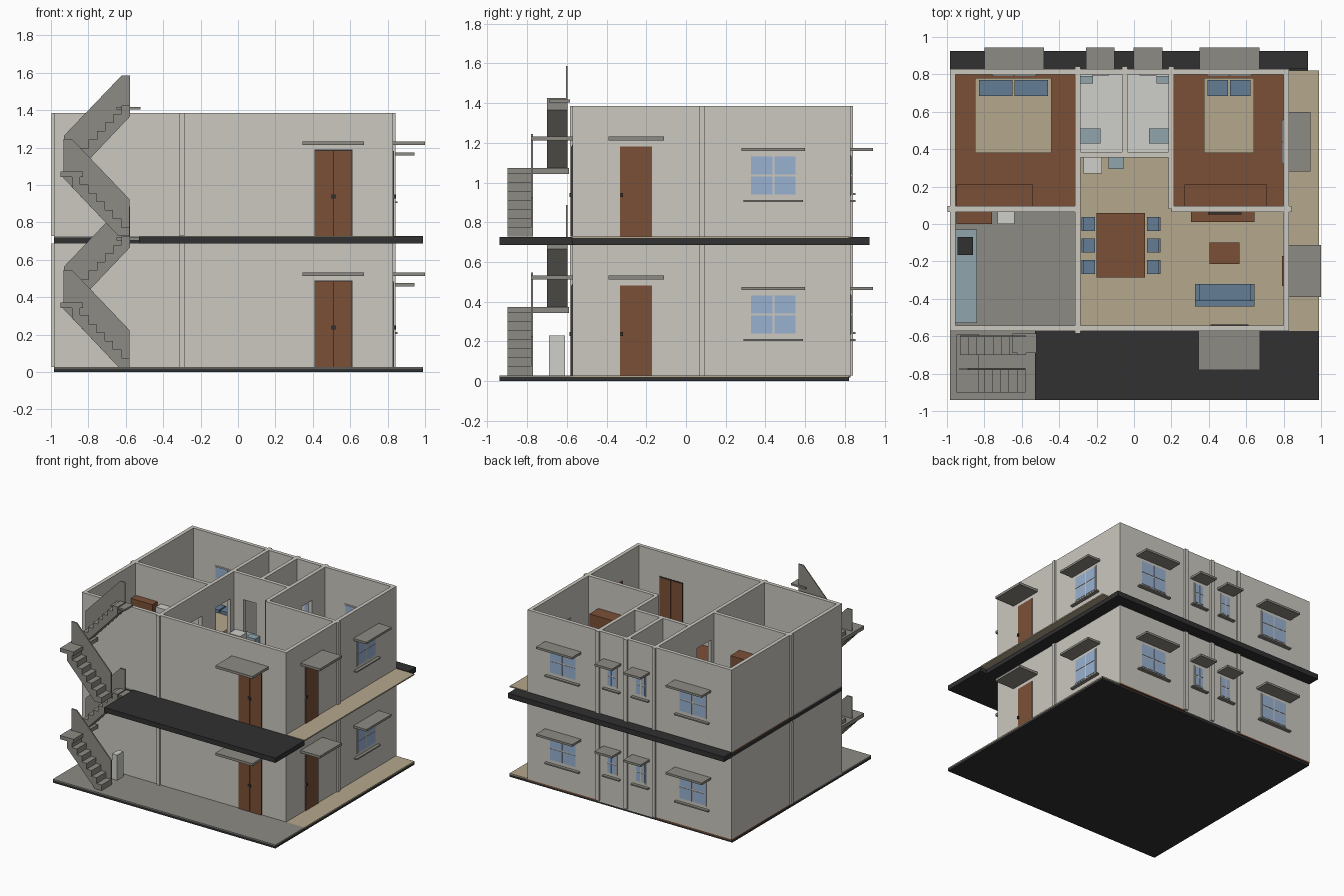
import bpy, bmesh
from mathutils import Matrix, Vector

if "Cube" in bpy.data.objects:
    bpy.data.objects.remove(bpy.data.objects["Cube"])


def material(name, *rgb):
    m = bpy.data.materials.new(name)
    m.use_nodes = True
    colour = [(c / 255) ** 2.2 for c in rgb] + [1]
    m.diffuse_color = colour
    m.node_tree.nodes["Principled BSDF"].inputs["Base Color"].default_value = colour
    return m


plaster = material("plaster", 202, 199, 191)
concrete = material("concrete", 140, 138, 130)
dark = material("dark slab", 52, 52, 53)
wood = material("brown wood", 122, 81, 58)
beige = material("beige tile", 179, 166, 139)
slate = material("slate blue fabric", 101, 124, 148)
pale = material("pale blue ceramic", 143, 163, 172)
glass = material("window glass", 152, 176, 208)
white = material("white tile", 205, 205, 200)

floor_z = 0  # floor height of the storey being built


def finish(name, bm, mat):
    bmesh.ops.recalc_face_normals(bm, faces=bm.faces[:])
    mesh = bpy.data.meshes.new(name)
    bm.to_mesh(mesh)
    bm.free()
    mesh.materials.append(mat)
    bpy.context.collection.objects.link(bpy.data.objects.new(name, mesh))


def box(name, mat, x, y, z):
    """Box from three (low, high) ranges; z is above the current floor."""
    bm = bmesh.new()
    size = [b - a for a, b in (x, y, z)]
    mid = Vector([(a + b) / 2 for a, b in (x, y, z)]) + Vector((0, 0, floor_z))
    bmesh.ops.create_cube(bm, size=1, matrix=Matrix.Translation(mid) @ Matrix.Diagonal((*size, 1)))
    finish(name, bm, mat)


west, east, south, north = -0.985, 0.828, -0.572, 0.828
wall_top, door_top, thick = 0.658, 0.455, 0.03


def on_wall(name, mat, side, along, out, z):
    """Box placed relative to the outer face of one outside wall."""
    if side == "front":
        box(name, mat, along, (south - out[1], south - out[0]), z)
    elif side == "back":
        box(name, mat, along, (north + out[0], north + out[1]), z)
    elif side == "left":
        box(name, mat, (east + out[0], east + out[1]), along, z)
    else:
        box(name, mat, (west - out[1], west - out[0]), along, z)


def wall(name, axis, at, start, end, doors=()):
    """Straight wall with door openings and lintels above them."""
    def part(a, b, z):
        across = (at - thick / 2, at + thick / 2)
        box(name, plaster, *(((a, b), across) if axis == "x" else (across, (a, b))), z)
    for a, b in doors:
        part(start, a, (0, wall_top))
        part(a, b, (door_top, wall_top))
        start = b
    part(start, end, (0, wall_top))


def window(side, mid, half, low, high, spread):
    on_wall("window_frame", plaster, side, (mid - half, mid + half), (-0.034, 0.004), (low, high))
    rim, bar, centre = 0.008, 0.005, (low + high) / 2
    for a, b in ((mid - half + rim, mid - bar), (mid + bar, mid + half - rim)):
        for c, d in ((low + rim, centre - bar), (centre + bar, high - rim)):
            on_wall("window_pane", glass, side, (a, b), (-0.037, 0.007), (c, d))
    on_wall("window_sill", concrete, side, (mid - half - 0.03, mid + half + 0.03), (0, 0.025), (low - 0.03, low - 0.02))
    on_wall("window_canopy", concrete, side, (mid - spread, mid + spread), (0, 0.115), (0.43, 0.447))


def flight(name, x, way, z, lift, y, count):
    """Stepped profile in x and z, pulled along y; lift raises a parapet."""
    run, rise = 0.044, 0.046
    pts = []
    for i in range(count):
        pts += [(x + way * run * i, z + lift + rise * (i + (1 if lift else 0))),
                (x + way * run * i, z + lift + rise * (i + 1))]
    end = x + way * run * count
    pts += [(end, z + lift + rise * count), (end, z + rise * count - 0.06), (x + way * 0.06, z), (x, z)]
    clean = [p for i, p in enumerate(pts) if p != pts[i - 1]]
    bm = bmesh.new()
    face = bm.faces.new([bm.verts.new((px, y[0], pz + floor_z)) for px, pz in clean])
    moved = bmesh.ops.extrude_face_region(bm, geom=[face])["geom"]
    bmesh.ops.translate(bm, vec=(0, y[1] - y[0], 0), verts=[v for v in moved if isinstance(v, bmesh.types.BMVert)])
    finish(name, bm, concrete)


def stairs():
    flight("lower_flight", -0.58, -1, 0, 0, (-0.90, -0.78), 7)
    flight("lower_parapet", -0.58, -1, 0, 0.15, (-0.78, -0.77), 8)
    box("stair_landing", concrete, (-0.95, -0.83), (-0.90, -0.59), (0.315, 0.345))
    flight("upper_flight", -0.93, 1, 0.33, 0, (-0.70, -0.605), 8)
    flight("upper_parapet", -0.93, 1, 0.33, 0.16, (-0.605, -0.597), 8)
    box("stair_top_plate", concrete, (-0.65, -0.52), (-0.69, -0.585), (0.675, 0.69))


def shell():
    # Outside walls
    half = thick / 2
    wall("front_wall", "x", south + half, west, east)
    wall("back_wall", "x", north - half, west, east)
    wall("right_wall", "y", west + half, south, north)
    wall("left_wall", "y", east - half, south, north)
    # Room partitions
    wall("kitchen_partition", "x", 0.08, west, -0.3)
    wall("bedroom_partition", "x", 0.08, 0.2, east)
    wall("long_partition", "y", -0.3, south, north, [(-0.25, -0.05), (0.13, 0.31)])
    wall("short_partition", "y", 0.2, 0.08, north, [(0.13, 0.31), (0.5, 0.63)])
    wall("bathroom_front", "x", 0.37, -0.3, 0.2, [(-0.2, -0.09)])
    wall("bathroom_divider", "y", -0.05, 0.37, north)
    # Columns standing slightly proud of the walls
    for side, spots in (("front", [-0.3]), ("back", [-0.3, -0.05, 0.2]), ("left", [0.08]), ("right", [0.08])):
        for s in spots:
            on_wall("column", plaster, side, (s - half, s + half), (-0.02, 0.013), (0, wall_top))
    # Room floors
    skin = (-0.01, 0)
    box("bedroom_floor", wood, (west, -0.3), (0.08, north), skin)
    box("bedroom_floor", wood, (0.2, east), (0.08, north), skin)
    box("kitchen_floor", concrete, (west, -0.3), (south, 0.08), skin)
    box("living_floor", beige, (-0.3, 0.2), (south, 0.37), skin)
    box("living_floor", beige, (0.2, east), (south, 0.08), skin)
    box("bathroom_floor", white, (-0.3, 0.2), (0.37, north), skin)
    box("balcony_floor", beige, (east, 0.99), (south, 0.82), skin)
    # Windows
    for side, mid in (("back", -0.64), ("back", 0.51), ("left", 0.44)):
        window(side, mid, 0.12, 0.205, 0.412, 0.16)
    for mid in (-0.18, 0.075):
        window("back", mid, 0.045, 0.24, 0.41, 0.077)
    # Double front door and single side door
    on_wall("front_door_frame", dark, "front", (0.408, 0.612), (-0.034, 0.003), (0, 0.462))
    for a, b in ((0.412, 0.508), (0.512, 0.608)):
        on_wall("front_door_leaf", wood, "front", (a, b), (-0.036, 0.008), (0, door_top))
    on_wall("front_door_handle", dark, "front", (0.497, 0.523), (0, 0.016), (0.2, 0.22))
    on_wall("front_door_canopy", concrete, "front", (0.345, 0.673), (0, 0.208), (0.485, 0.505))
    on_wall("side_door", wood, "left", (-0.332, -0.17), (-0.036, 0.006), (0, door_top))
    on_wall("side_door_handle", dark, "left", (-0.33, -0.318), (0, 0.016), (0.2, 0.22))
    on_wall("side_door_canopy", concrete, "left", (-0.39, -0.112), (0, 0.172), (0.485, 0.505))


def furniture():
    # Beds with pillows
    for mid, half in ((-0.645, 0.205), (0.508, 0.134)):
        box("bed", beige, (mid - half, mid + half), (0.38, 0.78), (0, 0.1))
        for a, b in ((mid - half + 0.02, mid - 0.005), (mid + 0.005, mid + half - 0.02)):
            box("pillow", slate, (a, b), (0.685, 0.77), (0.1, 0.125))
    box("wardrobe", wood, (-0.95, -0.54), (0.095, 0.21), (0, 0.42))
    box("wardrobe", wood, (0.27, 0.71), (0.095, 0.21), (0, 0.42))
    # Bathrooms and wash corner
    for a, b in ((-0.285, -0.18), (0.08, 0.185)):
        box("toilet", pale, (a, b), (0.43, 0.51), (0, 0.12))
    for a, b in ((-0.285, -0.22), (0.12, 0.185)):
        box("shower_shelf", pale, (a, b), (0.75, 0.79), (0.15, 0.2))
    box("washing_machine", white, (-0.27, -0.17), (0.27, 0.355), (0, 0.2))
    box("wash_basin", pale, (-0.135, -0.055), (0.295, 0.355), (0, 0.2))
    # Dining set
    box("dining_table_top", wood, (-0.2, 0.06), (-0.285, 0.06), (0.145, 0.16))
    for x in (-0.18, 0.03):
        for y in (-0.265, 0.03):
            box("dining_table_leg", wood, (x, x + 0.015), (y, y + 0.015), (0, 0.145))
    for y in (-0.23, -0.115, 0):
        for x, back in ((-0.245, -0.275), (0.105, 0.135)):
            box("chair_seat", slate, (x - 0.036, x + 0.036), (y - 0.037, y + 0.037), (0, 0.09))
            box("chair_back", slate, (back - 0.006, back + 0.006), (y - 0.037, y + 0.037), (0.09, 0.19))
    # Lounge
    box("sofa_seat", slate, (0.325, 0.645), (-0.44, -0.32), (0, 0.08))
    box("sofa_back", slate, (0.325, 0.645), (-0.44, -0.41), (0.08, 0.16))
    for x in (0.325, 0.62):
        box("sofa_arm", slate, (x, x + 0.025), (-0.44, -0.32), (0.08, 0.11))
    box("coffee_table", wood, (0.405, 0.565), (-0.215, -0.1), (0, 0.08))
    box("media_unit", wood, (0.305, 0.645), (0.01, 0.065), (0, 0.1))
    box("screen", dark, (0.395, 0.575), (0.05, 0.062), (0.12, 0.23))
    # Kitchen
    box("counter", pale, (-0.955, -0.84), (-0.53, -0.03), (0, 0.18))
    box("stove", dark, (-0.945, -0.86), (-0.165, -0.07), (0.18, 0.19))
    box("kitchen_cupboard", wood, (-0.95, -0.76), (0, 0.065), (0, 0.4))
    box("fridge", white, (-0.73, -0.64), (0, 0.065), (0, 0.39))


# Base slab with paved forecourt, and the slab between the storeys
box("base_slab", dark, (west, 0.99), (-0.94, 0.82), (0, 0.02))
box("forecourt_paving", concrete, (west, 0.99), (-0.94, south), (0.02, 0.028))
box("upper_slab", dark, (west, 0.93), (south, 0.925), (0.686, 0.718))
box("front_balcony_slab", dark, (-0.53, 0.99), (-0.94, south), (0.686, 0.725))
box("rear_ledge", dark, (west, 0.93), (north, 0.925), (0.718, 0.727))
box("under_stair_box", white, (-0.635, -0.59), (-0.69, -0.61), (0.028, 0.23))

for floor_z in (0.028, 0.728):
    shell()
    furniture()
    stairs()
